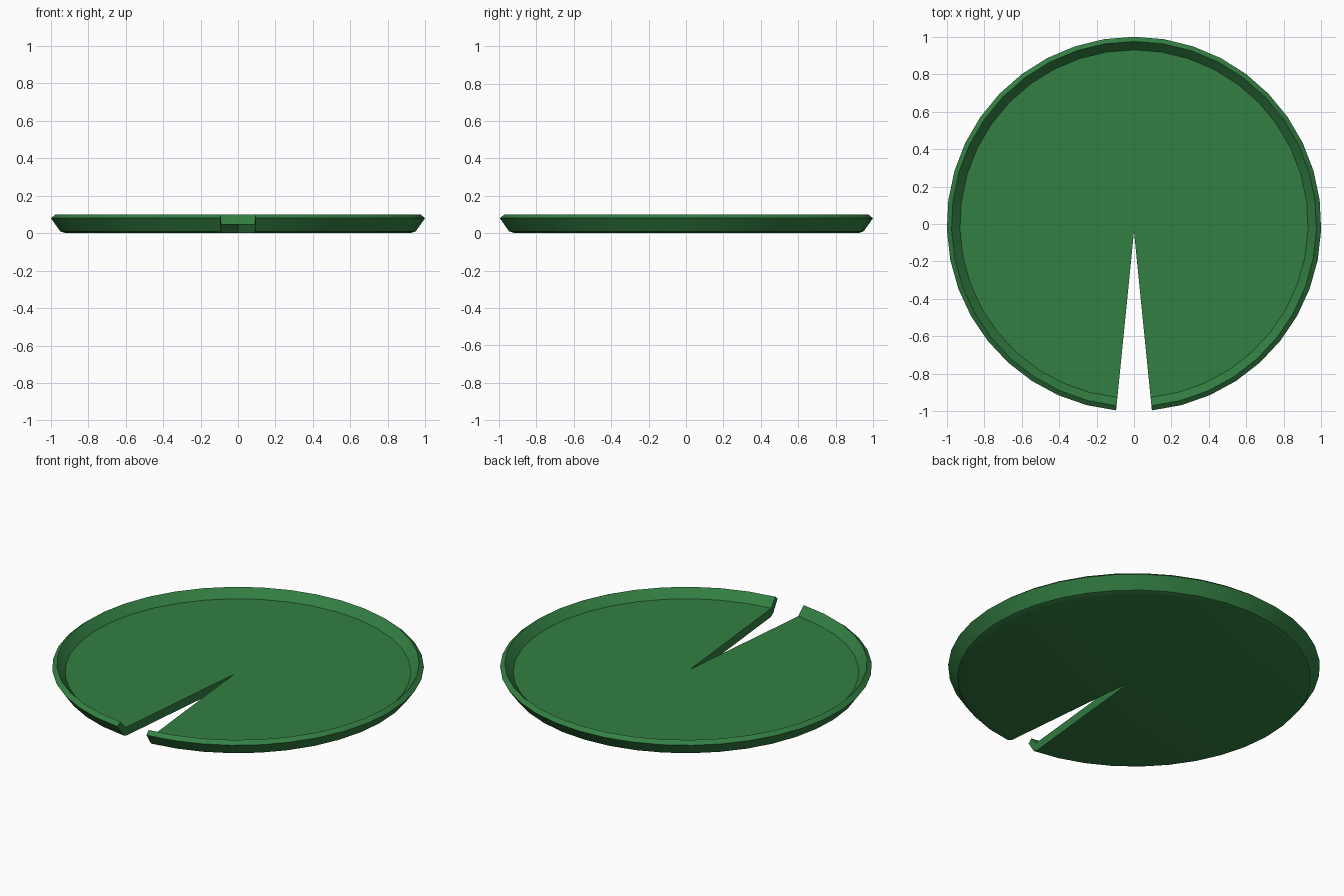
import bpy, bmesh
from math import sin, cos, atan, asin, sqrt, radians

cube = bpy.data.objects.get("Cube")
if cube:
    bpy.data.objects.remove(cube)

SEGMENTS = 38
APEX = 0.04      # distance of the notch tip from the centre
SLOPE = 0.1      # half width of the notch per unit of length
# Rim cross-section (radius, height), from underside to leaf floor
PROFILE = [(0.92, 0.0), (0.95, 0.01), (1.0, 0.08), (0.975, 0.1), (0.93, 0.05)]


def ring(bm, radius, z):
    """Open ring whose two ends lie on the straight notch edges."""
    start = atan(SLOPE) - asin(APEX * SLOPE / (radius * sqrt(1 + SLOPE ** 2)))
    sweep = radians(360) - 2 * start
    angles = [start + sweep * i / SEGMENTS for i in range(SEGMENTS + 1)]
    return [bm.verts.new((radius * sin(a), -radius * cos(a), z)) for a in angles]


bm = bmesh.new()
rings = [ring(bm, r, z) for r, z in PROFILE]
bottom_tip = bm.verts.new((0, -APEX, PROFILE[0][1]))
top_tip = bm.verts.new((0, -APEX, PROFILE[-1][1]))

# Rim wall
for a, b in zip(rings, rings[1:]):
    for i in range(SEGMENTS):
        bm.faces.new((a[i], a[i + 1], b[i + 1], b[i]))

# Leaf floor and underside, fanned from the notch tip
for i in range(SEGMENTS):
    bm.faces.new((top_tip, rings[-1][i], rings[-1][i + 1]))
    bm.faces.new((bottom_tip, rings[0][i + 1], rings[0][i]))

# Cut walls on both sides of the notch
for end in (0, -1):
    bm.faces.new([bottom_tip] + [r[end] for r in rings] + [top_tip])

bmesh.ops.recalc_face_normals(bm, faces=bm.faces)
mesh = bpy.data.meshes.new("lily_pad")
bm.to_mesh(mesh)
bm.free()

# Leaf colour
green = bpy.data.materials.new("leaf_green")
green.use_nodes = True
color = (0.033, 0.212, 0.055, 1)
green.diffuse_color = color
green.node_tree.nodes["Principled BSDF"].inputs["Base Color"].default_value = color
mesh.materials.append(green)

pad = bpy.data.objects.new("lily_pad", mesh)
bpy.context.collection.objects.link(pad)
bpy.ops.object.select_all(action="DESELECT")
pad.select_set(True)
bpy.context.view_layer.objects.active = pad
bpy.ops.object.shade_smooth_by_angle(angle=radians(25))
